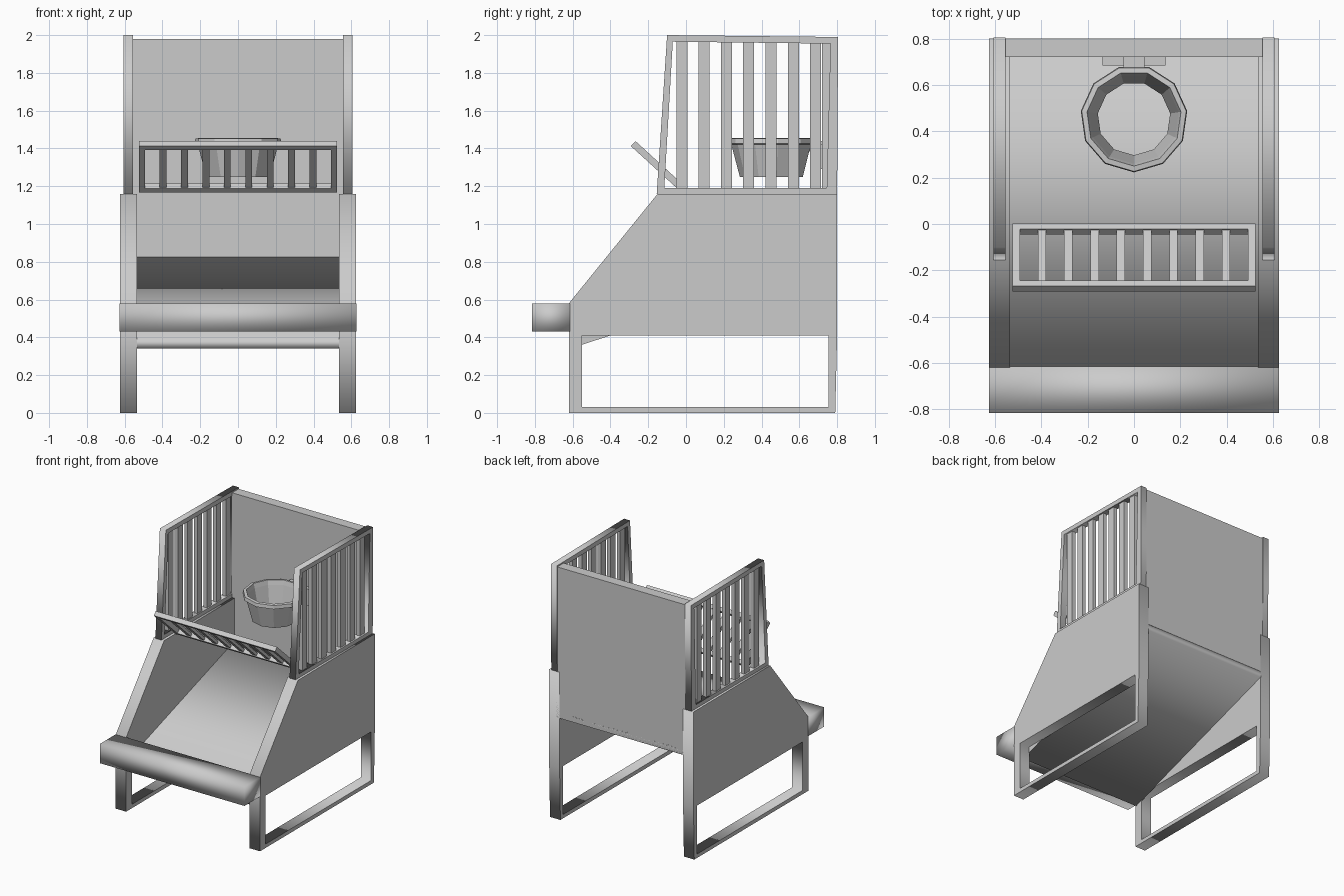
import bpy, bmesh, math
from mathutils import Matrix, Vector

if "Cube" in bpy.data.objects:
    bpy.data.objects.remove(bpy.data.objects["Cube"])


def finish(name, bm, smooth=None):
    bmesh.ops.recalc_face_normals(bm, faces=bm.faces)
    me = bpy.data.meshes.new(name)
    bm.to_mesh(me)
    bm.free()
    ob = bpy.data.objects.new(name, me)
    bpy.context.collection.objects.link(ob)
    if smooth:
        for p in me.polygons:
            p.use_smooth = True
    return ob


def add_box(bm, x0, x1, y0, y1, z0, z1, mat=Matrix()):
    size = Matrix.Diagonal((x1 - x0, y1 - y0, z1 - z0, 1))
    mid = Matrix.Translation(((x0 + x1) / 2, (y0 + y1) / 2, (z0 + z1) / 2))
    bmesh.ops.create_cube(bm, size=1, matrix=mat @ mid @ size)


def side_plate(name, loops, x0, x1):
    """Extrude (y, z) outlines along x; later loops are holes."""
    cu = bpy.data.curves.new(name, 'CURVE')
    cu.dimensions, cu.fill_mode = '2D', 'BOTH'
    cu.extrude = abs(x1 - x0) / 2
    for pts in loops:
        sp = cu.splines.new('POLY')
        sp.points.add(len(pts) - 1)
        sp.use_cyclic_u = True
        for p, (y, z) in zip(sp.points, pts):
            p.co = (y, z, 0, 1)
    tmp = bpy.data.objects.new(name + "_outline", cu)
    bpy.context.collection.objects.link(tmp)
    bpy.context.view_layer.update()
    me = bpy.data.meshes.new_from_object(tmp.evaluated_get(bpy.context.evaluated_depsgraph_get()))
    bpy.data.objects.remove(tmp)
    bm = bmesh.new()
    bm.from_mesh(me)
    bmesh.ops.remove_doubles(bm, verts=bm.verts, dist=1e-5)
    for v in bm.verts:
        v.co = Vector((v.co.z + (x0 + x1) / 2, v.co.x, v.co.y))
    return finish(name, bm)


# Side panels with leg frames, and the barred guards above them
panel = [(-.62, 0), (.79, 0), (.80, .41), (.80, 1.16), (-.15, 1.16), (-.62, .58)]
opening = [(-.55, .03), (.755, .03), (.755, .41), (-.55, .41)]
guard = [(-.155, 1.16), (.80, 1.16), (.805, 1.99), (-.10, 2.0)]
guard_hole = [(-.115, 1.19), (.745, 1.19), (.765, 1.955), (-.07, 1.965)]
for s, side in ((1, "right"), (-1, "left")):
    side_plate(side + "_side_panel", [panel, opening], s * .535, s * .625)
    side_plate(side + "_guard_frame", [guard, guard_hole], s * .555, s * .607)
    bm = bmesh.new()
    for i in range(7):
        y = -.022 + .118 * i
        add_box(bm, s * .58 - .015, s * .58 + .015, y - .029, y + .029, 1.18, 1.97)
    finish(side + "_guard_bars", bm)

# Back board
bm = bmesh.new()
add_box(bm, -.56, .56, .72, .80, .80, 1.98)
finish("back_board", bm)

# Sloping ball ramp
side_plate("ramp", [[(-.615, .34), (.80, .80), (.80, .85), (-.615, .39)]], -.54, .54)

# Front lip, softly shaded
bm = bmesh.new()
add_box(bm, -.627, .627, -.815, -.615, .43, .58)
finish("front_lip", bm, True)

# Tilted front rack
bm = bmesh.new()
low, high = Vector((0, -.022, 1.19)), Vector((0, -.268, 1.415))
d = high - low
L = d.length
m = Matrix.Translation(low) @ Matrix.Rotation(math.atan2(d.z, d.y), 4, 'X')
for y in (0, L):
    add_box(bm, -.525, .525, y - .016, y + .016, -.018, .018, m)
for x in (-.509, .509):
    add_box(bm, x - .016, x + .016, 0, L, -.018, .018, m)
for i in range(8):
    x = -.397 + .1135 * i
    add_box(bm, x - .018, x + .018, 0, L, -.011, .011, m)
finish("front_rack", bm)

# Eleven-sided tapered hoop, open at the bottom
bm = bmesh.new()
profile = [(.17, 1.25), (.215, 1.42), (.232, 1.425), (.228, 1.452),
           (.205, 1.455), (.195, 1.42), (.158, 1.25)]
n = 11
rings = []
for r, z in profile:
    rings.append([bm.verts.new((r * math.cos(a), .455 + r * math.sin(a), z))
                  for a in (-math.pi / 2 + math.tau * k / n for k in range(n))])
for j in range(len(rings)):
    a, b = rings[j], rings[(j + 1) % len(rings)]
    for k in range(n):
        bm.faces.new((a[k], a[(k + 1) % n], b[(k + 1) % n], b[k]))
finish("hoop", bm)

# Hoop bracket
bm = bmesh.new()
add_box(bm, -.135, .135, .685, .725, 1.29, 1.42)
add_box(bm, -.045, .045, .655, .725, 1.38, 1.44)
finish("hoop_bracket", bm)
